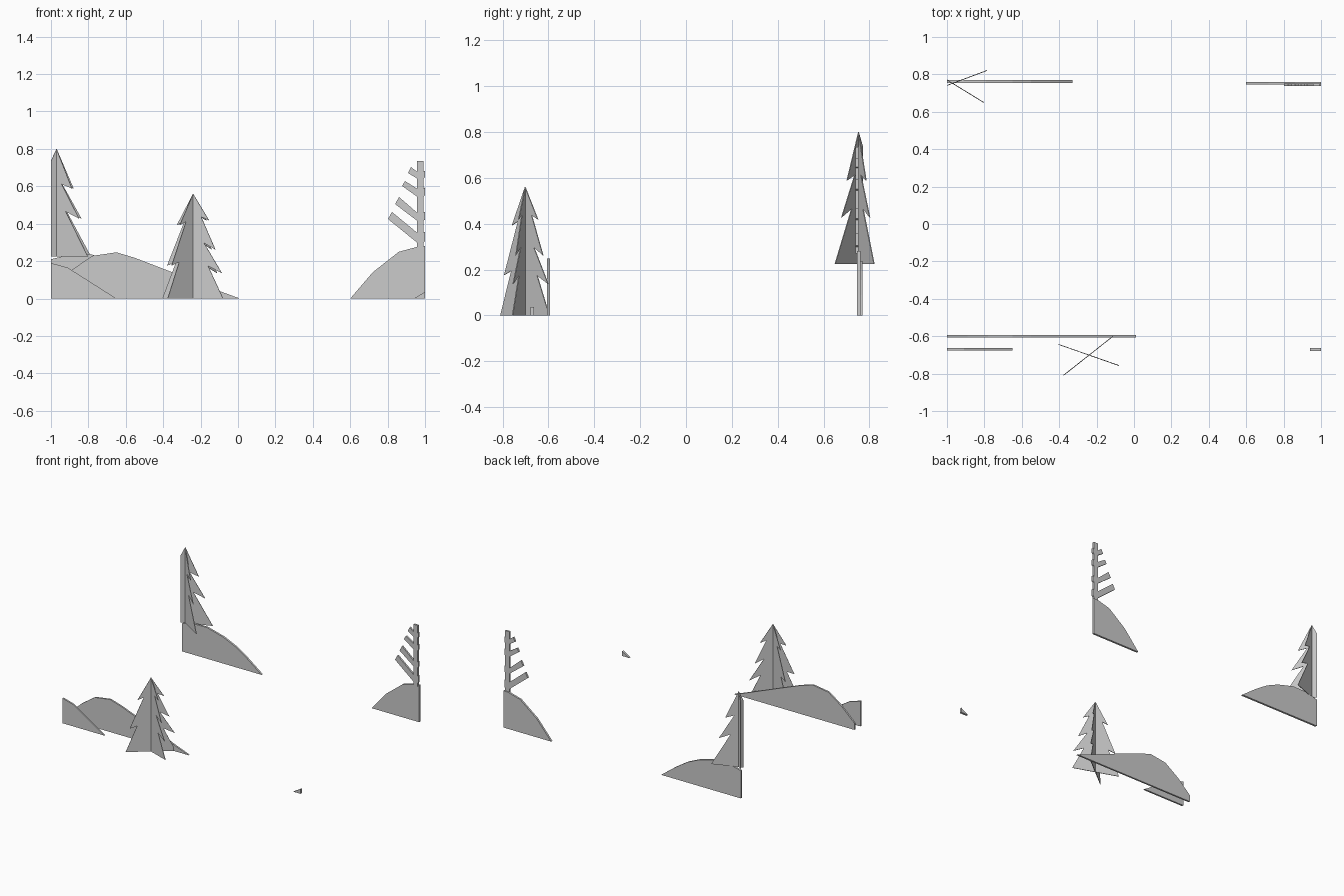
import bpy, bmesh, math
from mathutils import Matrix

if "Cube" in bpy.data.objects:
    bpy.data.objects.remove(bpy.data.objects["Cube"])


def board(name, outlines, loc, thick, angle=0.0):
    """Flat cut-out boards: x-z outlines given thickness along y."""
    bm = bmesh.new()
    for pts in outlines:
        back = [bm.verts.new((x, thick / 2, z)) for x, z in pts]
        face = bm.faces.new(back)
        geo = bmesh.ops.extrude_face_region(bm, geom=[face])["geom"]
        moved = [v for v in geo if isinstance(v, bmesh.types.BMVert)]
        bmesh.ops.translate(bm, verts=moved, vec=(0, -thick, 0))
    bmesh.ops.recalc_face_normals(bm, faces=bm.faces)
    bm.transform(Matrix.Translation(loc) @ Matrix.Rotation(math.radians(angle), 4, 'Z'))
    mesh = bpy.data.meshes.new(name)
    bm.to_mesh(mesh)
    bm.free()
    obj = bpy.data.objects.new(name, mesh)
    bpy.context.collection.objects.link(obj)
    return obj


# Hills
board("front_left_hill", [[(-1, 0), (-1, .05), (-.89, .152), (-.78, .228), (-.65, .247),
                           (-.55, .217), (-.35, .14), (-.09, .037), (.01, 0)]],
      (0, -.599, 0), .013)
board("front_left_mound", [[(-1, 0), (-1, .19), (-.91, .165), (-.65, 0)]],
      (0, -.669, 0), .013)
board("front_right_mound", [[(.94, 0), (1, .036), (1, 0)]], (0, -.67, 0), .016)
board("back_left_hill", [[(-1, 0), (-1, .21), (-.9, .235), (-.79, .237), (-.65, .2),
                          (-.55, .155), (-.45, .09), (-.33, 0)]],
      (0, .762, 0), .015)
board("back_right_hill", [[(.6, 0), (.72, .14), (.86, .25), (.96, .277), (1, .28), (1, 0)]],
      (0, .753, 0), .015)

# Fir trees made of two crossed cut-outs
fir = [(0, .56), (.09, .418), (.046, .437), (.126, .262), (.062, .297), (.163, .136),
       (.085, .174), (.17, 0), (-.174, 0), (-.096, .195), (-.147, .176), (-.05, .41),
       (-.092, .393)]
for i, a in enumerate((-19.3, 38.3)):
    board(f"front_fir_{i}", [fir], (-.24, -.701, 0), .004, a)

# Back fir is trimmed by the left edge of the scene
for i, a in enumerate((20.5, -31.5)):
    c = -.03 / math.cos(math.radians(a))
    cut_fir = [(0, .80), (.097, .588), (.032, .612), (.142, .427), (.058, .465),
               (.196, .225), (c, .225), (c, .735)]
    board(f"back_fir_{i}", [cut_fir], (-.97, .752, 0), .004, a)

# Bare tree: trunk plus slanted branches, right stubs trimmed at the scene edge
parts = [[(.957, .27), (.957, .735), (.992, .735), (.992, .27)]]
branches = [(.909, .671, .925, .703, .64, .676), (.877, .602, .893, .628, .543, .586),
            (.84, .505, .861, .543, .414, .457), (.802, .425, .823, .463, .297, .35)]
for x0, z0, x1, z1, low, high in branches:
    parts.append([(.96, low), (x0, z0), (x1, z1), (.96, high)])
    parts.append([(.99, low), (.99, high), (1, high + .008), (1, low + .008)])
board("bare_tree", parts, (0, .745, 0), .014)
